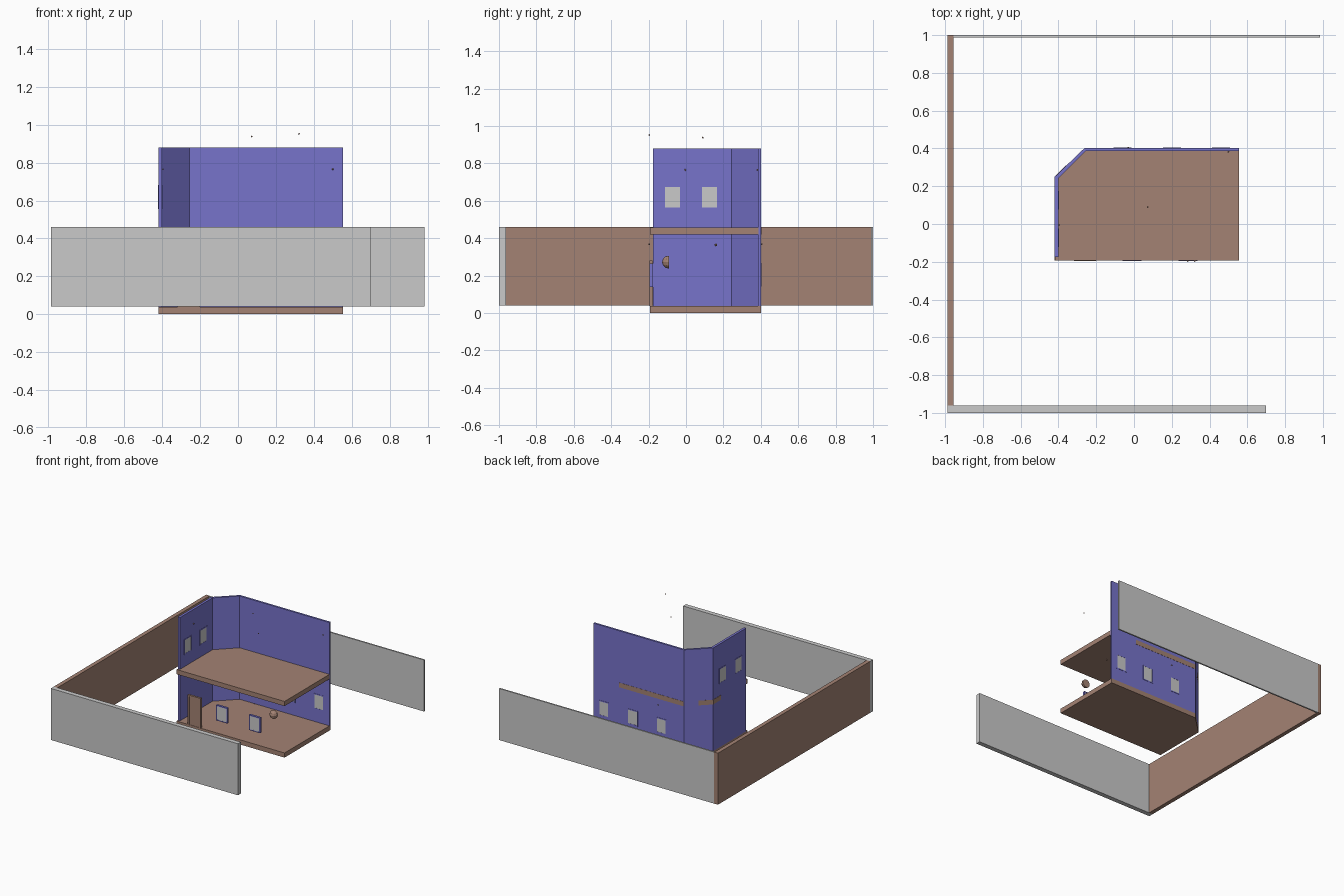
import bpy, bmesh, math
from mathutils import Matrix

if "Cube" in bpy.data.objects:
    bpy.data.objects.remove(bpy.data.objects["Cube"])


def material(name, rgb):
    m = bpy.data.materials.new(name)
    m.diffuse_color = (*rgb, 1)
    m.use_nodes = True
    m.node_tree.nodes["Principled BSDF"].inputs["Base Color"].default_value = m.diffuse_color
    return m


BROWN = material("brown", (0.37, 0.225, 0.172))
BLUE = material("blue", (0.185, 0.173, 0.60))
GREY = material("light grey", (0.59, 0.59, 0.59))


def finish(name, bm, mat):
    bmesh.ops.recalc_face_normals(bm, faces=bm.faces)
    me = bpy.data.meshes.new(name)
    bm.to_mesh(me)
    bm.free()
    me.materials.append(mat)
    ob = bpy.data.objects.new(name, me)
    bpy.context.collection.objects.link(ob)
    return ob


def box(name, x0, x1, y0, y1, z0, z1, mat):
    bm = bmesh.new()
    m = Matrix.Translation(((x0 + x1) / 2, (y0 + y1) / 2, (z0 + z1) / 2)) \
        @ Matrix.Diagonal((x1 - x0, y1 - y0, z1 - z0, 1))
    bmesh.ops.create_cube(bm, size=1, matrix=m)
    return finish(name, bm, mat)


def prism(name, pts, z0, z1, mat):
    bm = bmesh.new()
    face = bm.faces.new([bm.verts.new((x, y, z0)) for x, y in pts])
    new = bmesh.ops.extrude_face_region(bm, geom=[face])["geom"]
    bmesh.ops.translate(bm, vec=(0, 0, z1 - z0),
                        verts=[v for v in new if isinstance(v, bmesh.types.BMVert)])
    return finish(name, bm, mat)


# yard walls
box("yard_wall_front", -0.988, 0.70, -1.0, -0.962, 0.04, 0.46, GREY)
box("yard_wall_left", -0.988, -0.955, -0.962, 1.0, 0.04, 0.46, BROWN)
box("yard_wall_back", -0.955, 0.985, 0.988, 1.0, 0.04, 0.46, GREY)

# floors with one cut corner
prism("ground_floor", [(-0.42, -0.193), (0.555, -0.193), (0.555, 0.402),
                       (-0.262, 0.402), (-0.42, 0.25)], 0.0, 0.038, BROWN)
prism("upper_floor", [(-0.418, -0.193), (0.555, -0.193), (0.555, 0.388),
                      (-0.258, 0.388), (-0.418, 0.246)], 0.42, 0.458, BROWN)

# house walls: left, cut corner and back, open at front and right
outer = [(-0.42, -0.176), (-0.42, 0.25), (-0.262, 0.402), (0.555, 0.402)]
inner = [(0.555, 0.386), (-0.255, 0.386), (-0.40, 0.243), (-0.40, -0.176)]
prism("house_walls", outer + inner, 0.038, 0.88, BLUE)

# floor edge showing on the outside of the walls
box("floor_edge_back", -0.26, 0.32, 0.400, 0.4035, 0.42, 0.458, BROWN)
prism("floor_edge_corner", [(-0.4215, 0.15), (-0.4215, 0.2507), (-0.341, 0.328),
                            (-0.34, 0.32), (-0.41, 0.25), (-0.41, 0.15)],
      0.42, 0.458, BROWN)


def window(name, c, y, z, along_x=True, w=0.09, h=0.125, t=0.02):
    """Blue frame with a grey pane; y is the position across the wall."""
    f = 0.008

    def part(n, a0, a1, z0, z1, d, mat):
        if along_x:
            box(n, a0, a1, y - d, y + d, z0, z1, mat)
        else:
            box(n, y - d, y + d, a0, a1, z0, z1, mat)
    a0, a1, z0, z1 = c - w / 2, c + w / 2, z - h / 2, z + h / 2
    for i, s in enumerate((a0, a1 - f)):
        part(f"{name}_jamb_{i}", s, s + f, z0, z1, t / 2, BLUE)
    for i, s in enumerate((z0, z1 - f)):
        part(f"{name}_rail_{i}", a0 + f, a1 - f, s, s + f, t / 2, BLUE)
    part(f"{name}_pane", a0 + f, a1 - f, z0 + f, z1 - f, t / 2 - 0.001, GREY)


for i, x in enumerate((-0.06, 0.20, 0.46)):
    window(f"back_window_{i}", x, 0.394, 0.205, w=0.095, t=0.020)
for i, x in enumerate((-0.01, 0.285)):
    window(f"front_window_{i}", x, -0.186, 0.203, w=0.10, t=0.018)
for i, y in enumerate((-0.073, 0.125)):
    window(f"left_window_{i}", y, -0.41, 0.618, along_x=False, w=0.097, t=0.024)

# free-standing front door with frame
for i, x in enumerate((-0.318, -0.212)):
    box(f"door_jamb_{i}", x, x + 0.012, -0.195, -0.178, 0.038, 0.28, BROWN)
box("door_head", -0.306, -0.212, -0.195, -0.178, 0.268, 0.28, BROWN)
box("door_panel", -0.306, -0.212, -0.190, -0.183, 0.038, 0.268, BROWN)

# low-poly dome lamp, flat at the back
bm = bmesh.new()
bmesh.ops.create_uvsphere(bm, u_segments=10, v_segments=6, radius=0.034)
bmesh.ops.bisect_plane(bm, geom=bm.verts[:] + bm.edges[:] + bm.faces[:],
                       plane_co=(0, 0.004, 0), plane_no=(0, 1, 0), clear_outer=True)
bmesh.ops.holes_fill(bm, edges=[e for e in bm.edges if e.is_boundary])
bmesh.ops.translate(bm, verts=bm.verts, vec=(0.39, -0.094, 0.272))
finish("dome_lamp", bm, BROWN)

# tiny light fittings
for i, p in enumerate([(0.073, 0.09, 0.938), (0.322, -0.196, 0.952),
                       (-0.396, -0.005, 0.765), (0.50, 0.382, 0.765),
                       (-0.03, 0.404, 0.368), (0.285, -0.196, 0.368),
                       (0.40, 0.16, 0.364)]):
    bm = bmesh.new()
    bmesh.ops.create_icosphere(bm, subdivisions=1, radius=0.008 if i == 6 else 0.005,
                               matrix=Matrix.Translation(p))
    finish(f"light_fitting_{i}", bm, BROWN)
